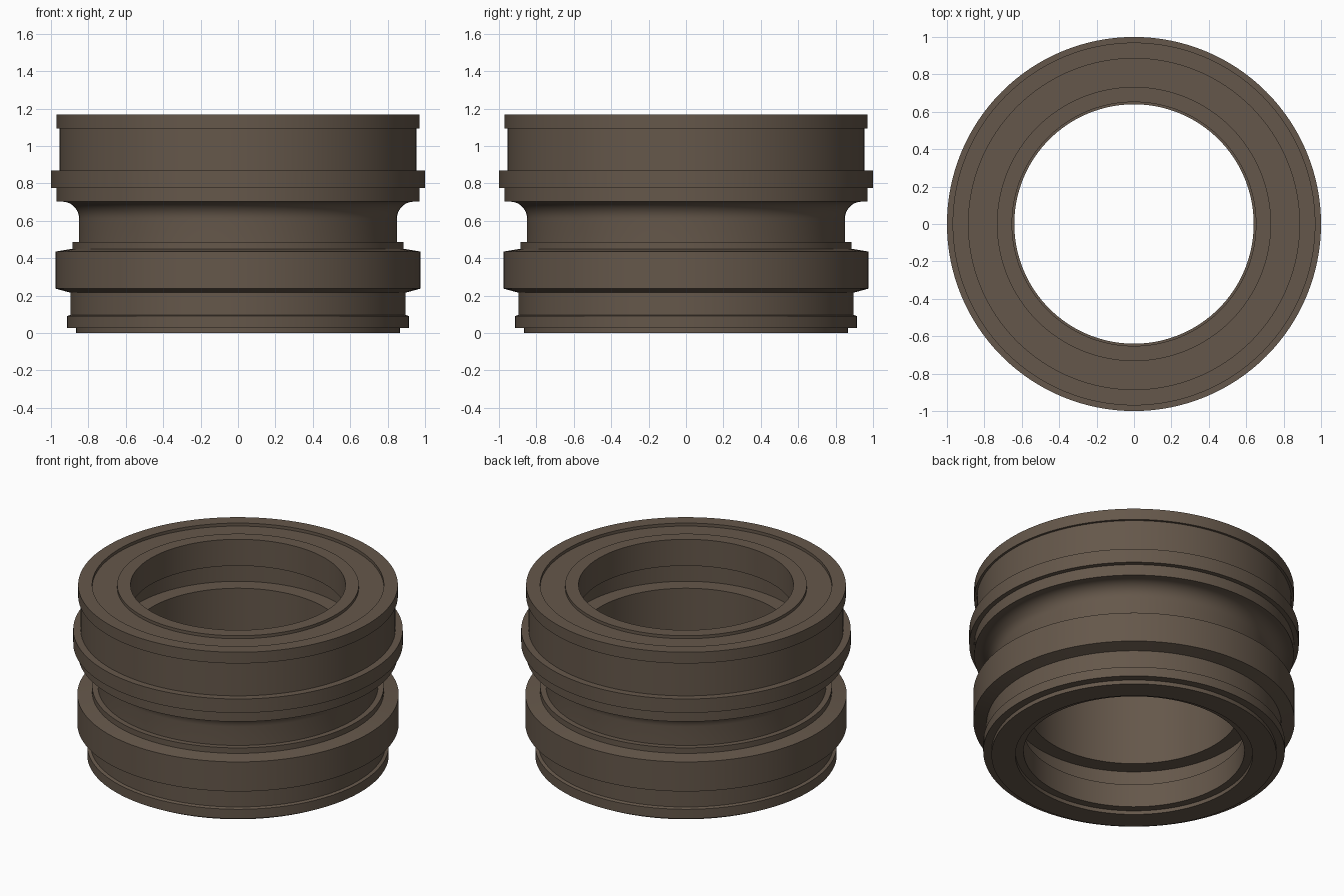
import bpy, bmesh, math

if "Cube" in bpy.data.objects:
    bpy.data.objects.remove(bpy.data.objects["Cube"])

SEGMENTS = 128

# Single flat colour
brown = bpy.data.materials.new("dark brown metal")
brown.diffuse_color = (0.13, 0.096, 0.069, 1)
brown.use_nodes = True
brown.node_tree.nodes["Principled BSDF"].inputs["Base Color"].default_value = brown.diffuse_color


def lathe(name, profile, material):
    """Revolve a closed (radius, z) profile around the z axis."""
    bm = bmesh.new()
    rings = []
    for i in range(SEGMENTS):
        a = 2 * math.pi * i / SEGMENTS
        rings.append([bm.verts.new((r * math.cos(a), r * math.sin(a), z)) for r, z in profile])
    n = len(profile)
    for i in range(SEGMENTS):
        a, b = rings[i], rings[(i + 1) % SEGMENTS]
        for j in range(n):
            k = (j + 1) % n
            bm.faces.new((a[j], b[j], b[k], a[k]))
    bmesh.ops.recalc_face_normals(bm, faces=bm.faces)
    mesh = bpy.data.meshes.new(name)
    bm.to_mesh(mesh)
    bm.free()
    mesh.materials.append(material)
    obj = bpy.data.objects.new(name, mesh)
    bpy.context.collection.objects.link(obj)
    bpy.context.view_layer.objects.active = obj
    obj.select_set(True)
    bpy.ops.object.shade_smooth_by_angle(angle=math.radians(25))
    obj.select_set(False)
    return obj


# Lower outside: foot, bottom flange, chamfered band, step
lower_outside = [
    (0.72, 0.0), (0.865, 0.0), (0.865, 0.027), (0.915, 0.027), (0.915, 0.09),
    (0.895, 0.096), (0.895, 0.215), (0.975, 0.237), (0.975, 0.435), (0.885, 0.45),
    (0.885, 0.487), (0.85, 0.487),
]

# Rounded neck under the upper flange
R = 0.09
neck_fillet = [(0.85 + R * (1 - math.cos(t)), 0.612 + R * math.sin(t))
               for t in (math.pi / 2 * i / 10 for i in range(11))]

# Upper outside: flange, wall and top lip
upper_outside = [
    (0.97, 0.702), (0.97, 0.775), (1.0, 0.775), (1.0, 0.868), (0.955, 0.868),
    (0.955, 1.092), (0.97, 1.092), (0.97, 1.167),
]

# Top face with a shallow channel between two raised rims
top_face = [(0.885, 1.167), (0.885, 1.147), (0.733, 1.147), (0.733, 1.167), (0.652, 1.167)]

# Bore: upper lip, upper groove, middle wall, lower groove, lower lip
bore = [
    (0.652, 0.99), (0.74, 0.99), (0.74, 0.845), (0.64, 0.845), (0.64, 0.31),
    (0.74, 0.31), (0.74, 0.18), (0.67, 0.18), (0.67, 0.025), (0.72, 0.025),
]

lathe("grooved_collar", lower_outside + neck_fillet + upper_outside + top_face + bore, brown)
